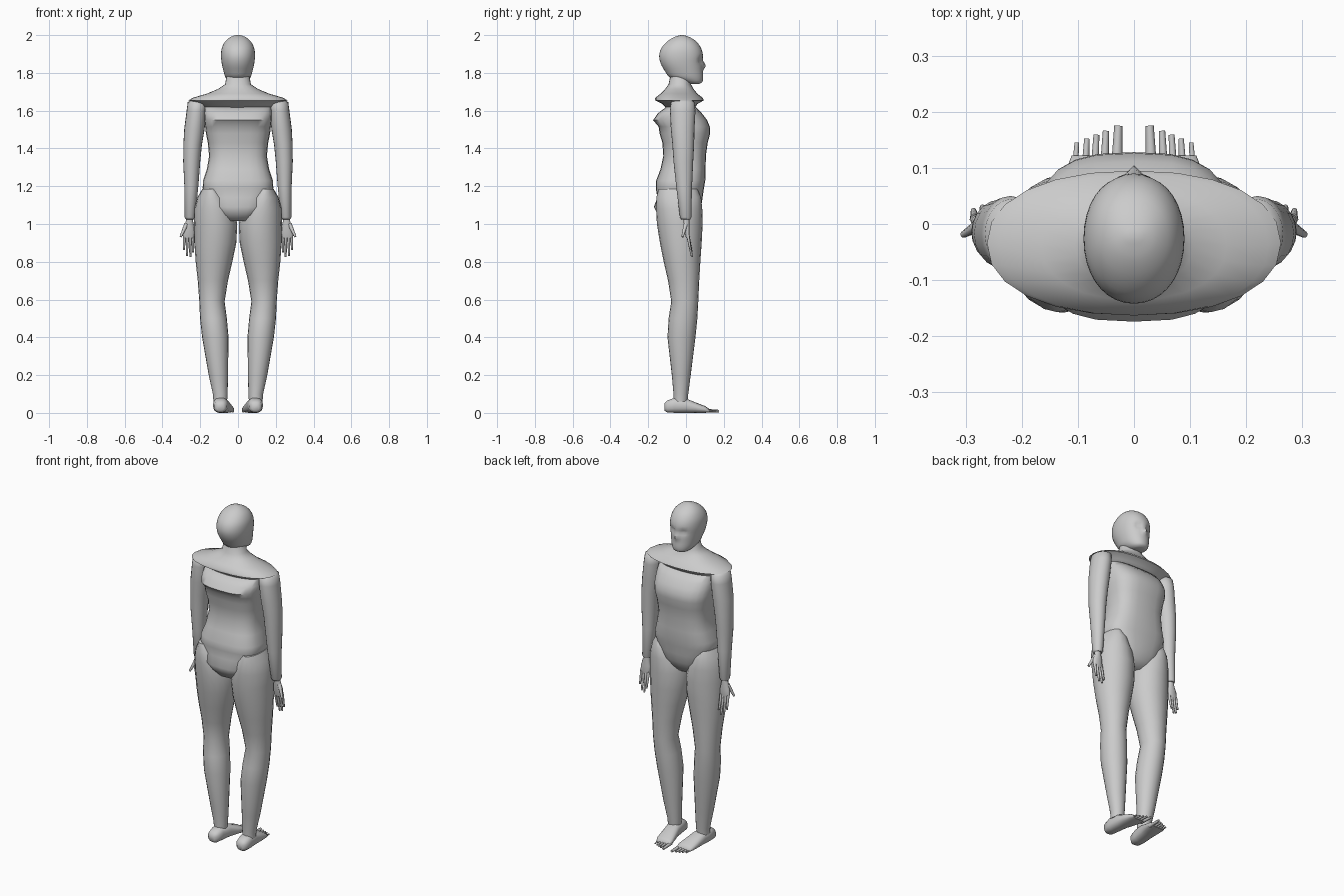
import bpy, bmesh, math
from mathutils import Vector


def finish(name, bm, mirror=False, angle=60):
    bmesh.ops.recalc_face_normals(bm, faces=bm.faces)
    me = bpy.data.meshes.new(name)
    bm.to_mesh(me)
    bm.free()
    ob = bpy.data.objects.new(name, me)
    bpy.context.collection.objects.link(ob)
    if mirror:
        ob.modifiers.new("Mirror", 'MIRROR')
    bpy.ops.object.select_all(action='DESELECT')
    ob.select_set(True)
    bpy.context.view_layer.objects.active = ob
    bpy.ops.object.shade_smooth_by_angle(angle=math.radians(angle))
    return ob


def refine(rings, n):
    # Catmull-Rom interpolation between cross-sections
    out = []
    for i in range(len(rings) - 1):
        a, b, c, d = (rings[max(0, min(len(rings) - 1, i + k))] for k in (-1, 0, 1, 2))
        for s in range(n):
            t = s / n
            out.append([0.5 * (2 * q + (r - p) * t + (2 * p - 5 * q + 4 * r - w) * t * t
                               + (3 * q - p - 3 * r + w) * t ** 3)
                        for p, q, r, w in zip(a, b, c, d)])
    return out + [list(rings[-1])]


def loft(bm, rings, segs=20, power=2.0, along_y=False):
    # each ring: position on axis, centre x, half width, low depth, high depth
    loops = []
    for h, cx, rx, lo, hi in rings:
        loop = []
        for k in range(segs):
            a = 2 * math.pi * k / segs
            c, s = math.cos(a), math.sin(a)
            x = cx + rx * math.copysign(abs(c) ** (2 / power), c)
            d = (lo + hi) / 2 + (hi - lo) / 2 * math.copysign(abs(s) ** (2 / power), s)
            loop.append(bm.verts.new((x, h, d) if along_y else (x, d, h)))
        loops.append(loop)
    for a, b in zip(loops, loops[1:]):
        for k in range(segs):
            j = (k + 1) % segs
            bm.faces.new((a[k], a[j], b[j], b[k]))
    bm.faces.new(loops[0])
    bm.faces.new(loops[-1])


def digit(bm, p, q, r0, r1):
    # tapered finger or toe between two points
    p, q = Vector(p), Vector(q)
    rot = (q - p).to_track_quat('Z', 'Y').to_matrix().to_4x4()
    rot.translation = (p + q) / 2
    bmesh.ops.create_cone(bm, cap_ends=True, segments=8, radius1=r0, radius2=r1,
                          depth=(q - p).length, matrix=rot)


# Torso
bm = bmesh.new()
loft(bm, [
    (1.015, 0, .075, -.12, .03), (1.05, 0, .11, -.15, .06), (1.09, 0, .145, -.17, .08),
    (1.14, 0, .165, -.152, .088), (1.19, 0, .187, -.16, .095), (1.23, 0, .185, -.158, .102),
    (1.29, 0, .165, -.135, .104), (1.36, 0, .153, -.12, .105), (1.43, 0, .16, -.125, .115),
    (1.48, 0, .17, -.14, .128), (1.515, 0, .174, -.145, .126), (1.55, 0, .178, -.174, .112),
    (1.585, 0, .18, -.15, .085), (1.62, 0, .178, -.105, .05)], 24, 2.8)
finish("torso", bm)

# Shoulders flaring out from the neck
bm = bmesh.new()
loft(bm, [
    (1.61, 0, .17, -.10, .045), (1.635, 0, .20, -.125, .06), (1.655, 0, .262, -.163, .095),
    (1.668, 0, .24, -.163, .088), (1.69, 0, .165, -.135, .06), (1.715, 0, .105, -.11, .04),
    (1.74, 0, .068, -.092, .026), (1.80, 0, .058, -.08, .022)], 24, 2.2)
finish("shoulders_and_neck", bm)

# Head with eye sockets and nose
bm = bmesh.new()
loft(bm, refine([
    (1.742, 0, .03, .02, .07), (1.752, 0, .048, -.02, .086), (1.775, 0, .066, -.085, .091),
    (1.81, 0, .077, -.112, .089), (1.85, 0, .086, -.134, .088), (1.89, 0, .09, -.142, .09),
    (1.93, 0, .086, -.131, .08), (1.965, 0, .069, -.101, .056), (1.988, 0, .043, -.066, .022),
    (1.998, 0, .018, -.036, -.006), (2.0, 0, .003, -.024, -.018)], 3), 36, 2.1)
for v in bm.verts:
    if v.co.y > .03:
        x, z = abs(v.co.x), v.co.z
        v.co.y -= .014 * math.exp(-((x - .035) / .016) ** 2 - ((z - 1.868) / .016) ** 2)
        v.co.y += .017 * math.exp(-(x / .011) ** 2 - ((z - 1.838) / .018) ** 2)
finish("head", bm)

# Arms
bm = bmesh.new()
loft(bm, [
    (1.025, .254, .022, -.026, .024), (1.035, .254, .028, -.032, .028),
    (1.2, .247, .037, -.052, .032), (1.33, .245, .045, -.066, .038),
    (1.42, .24, .049, -.072, .043), (1.5, .231, .054, -.08, .045),
    (1.6, .22, .052, -.085, .05), (1.645, .216, .05, -.08, .045), (1.66, .215, .03, -.05, .02)])
finish("arm", bm, True)

# Hands
bm = bmesh.new()
loft(bm, [
    (1.05, .255, .017, -.015, .017), (1.01, .257, .02, -.013, .018),
    (.975, .26, .03, -.01, .02), (.94, .262, .031, -.004, .02), (.925, .262, .028, 0, .018)], 14)
for x0, x1, z, y in ((.239, .238, .85, .03), (.254, .252, .825, .032),
                     (.269, .27, .832, .03), (.284, .286, .862, .024)):
    digit(bm, (x0, .01, .94), (x1, y, z), .0085, .005)
digit(bm, (.273, 0, 1.0), (.304, -.019, .932), .012, .006)
finish("hand", bm, True)

# Legs
bm = bmesh.new()
loft(bm, [
    (.06, .094, .036, -.065, .008), (.1, .094, .039, -.066, .012), (.2, .104, .051, -.075, .025),
    (.4, .12, .07, -.098, .05), (.5, .13, .071, -.092, .06), (.59, .138, .067, -.078, .065),
    (.7, .133, .08, -.095, .07), (.8, .127, .097, -.118, .076), (.9, .12, .111, -.138, .083),
    (1.0, .118, .114, -.154, .088), (1.08, .126, .105, -.158, .086),
    (1.14, .137, .078, -.157, .08), (1.185, .146, .043, -.145, .06)])
finish("leg", bm, True)

# Feet
bm = bmesh.new()
loft(bm, [
    (-.115, .093, .018, .012, .05), (-.1, .093, .034, .002, .066), (-.06, .092, .04, 0, .08),
    (0, .086, .042, 0, .076), (.05, .078, .047, 0, .056), (.1, .07, .05, 0, .037),
    (.122, .067, .044, .002, .022)], 18, 2.5, along_y=True)
for x, y, r in ((.031, .175, .009), (.053, .166, .007), (.07, .159, .0065),
                (.087, .152, .006), (.105, .145, .005)):
    digit(bm, (x, .095, .012), (x - .003, y, .009), r * 1.15, r * .8)
finish("foot", bm, True)
